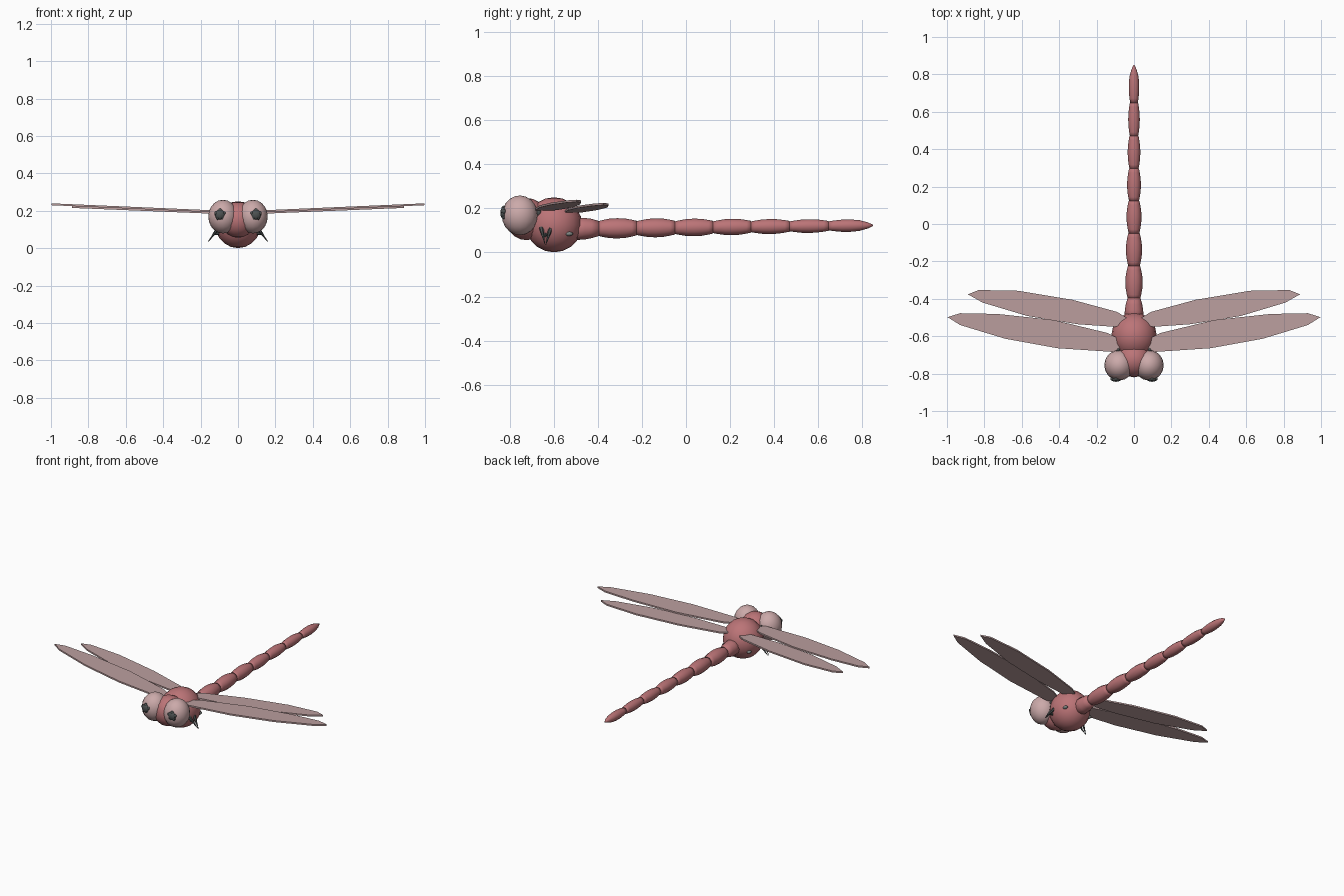
import bpy, bmesh, math
from mathutils import Vector

if "Cube" in bpy.data.objects:
    bpy.data.objects.remove(bpy.data.objects["Cube"])


def material(name, rgb):
    m = bpy.data.materials.new(name)
    m.diffuse_color = (*rgb, 1)
    m.use_nodes = True
    m.node_tree.nodes["Principled BSDF"].inputs["Base Color"].default_value = m.diffuse_color
    return m


RED = material("dusty_red", (0.50, 0.175, 0.185))
PINK = material("pale_pink", (0.60, 0.40, 0.40))
WING = material("wing_pink", (0.50, 0.345, 0.345))
DARK = material("dark_grey", (0.075, 0.085, 0.085))
GREY = material("mid_grey", (0.22, 0.24, 0.23))


def finish(name, bm, mat, smooth=True):
    bmesh.ops.recalc_face_normals(bm, faces=bm.faces)
    me = bpy.data.meshes.new(name)
    bm.to_mesh(me)
    bm.free()
    me.materials.append(mat)
    if smooth:
        me.shade_smooth()
    ob = bpy.data.objects.new(name, me)
    bpy.context.collection.objects.link(ob)
    return ob


def ball(name, centre, radii, mat, segs=16, rings=10):
    bm = bmesh.new()
    bmesh.ops.create_uvsphere(bm, u_segments=segs, v_segments=rings, radius=1)
    for v in bm.verts:
        v.co = Vector(centre) + Vector(a * b for a, b in zip(v.co, radii))
    return finish(name, bm, mat)


def lathe_y(name, rings, mat, sides=12):
    """Closed body of revolution along y from (y, z centre, radius) rings."""
    bm = bmesh.new()
    loops = [[bm.verts.new((r * math.cos(i * math.tau / sides), y,
                            z + r * math.sin(i * math.tau / sides)))
              for i in range(sides)] for y, z, r in rings]
    for a, b in zip(loops, loops[1:]):
        for i in range(sides):
            j = (i + 1) % sides
            bm.faces.new((a[i], a[j], b[j], b[i]))
    bm.faces.new(loops[0])
    bm.faces.new(loops[-1])
    return finish(name, bm, mat)


def spike(name, base, tip, radius, mat):
    base, tip = Vector(base), Vector(tip)
    axis = tip - base
    bm = bmesh.new()
    bmesh.ops.create_cone(bm, cap_ends=True, segments=6, radius1=radius,
                          radius2=0.001, depth=axis.length)
    rot = axis.to_track_quat('Z', 'Y')
    for v in bm.verts:
        v.co = (base + tip) / 2 + rot @ v.co
    return finish(name, bm, mat, False)


def wing(name, outline, side, z0, slope):
    """Thin blade that rises towards its tip."""
    bm = bmesh.new()
    vs = [bm.verts.new((side * x, y, z0 + slope * x - 0.005)) for x, y in outline]
    face = bm.faces.new(vs)
    ext = bmesh.ops.extrude_face_region(bm, geom=[face])
    for v in ext["geom"]:
        if isinstance(v, bmesh.types.BMVert):
            v.co.z += 0.01
    return finish(name, bm, WING, False)


# Thorax and head
ball("thorax", (0, -0.60, 0.126), (0.122, 0.128, 0.125), RED)
ball("head", (0, -0.725, 0.152), (0.095, 0.095, 0.096), RED)

# Tail: a short root, then tapering bulged segments
lathe_y("tail_root", [(-0.52, 0.108, 0.052), (-0.46, 0.108, 0.049),
                      (-0.43, 0.109, 0.044), (-0.395, 0.109, 0.034)], RED)
joints = [-0.40, -0.225, -0.05, 0.123, 0.296, 0.47, 0.648, 0.85]
bulge = [(0, 0.72), (0.12, 0.83), (0.3, 0.96), (0.5, 1), (0.7, 0.96), (0.88, 0.83), (1, 0.72)]
end_bulge = [(0, 0.72), (0.12, 0.86), (0.3, 0.99), (0.5, 1), (0.7, 0.86), (0.88, 0.5), (1, 0.1)]
for n, (a, b) in enumerate(zip(joints, joints[1:])):
    r = 0.046 - 0.0030 * n
    rings = []
    for t, k in (end_bulge if n == 6 else bulge):
        y = a + t * (b - a)
        rings.append((y, 0.1135 + 0.0115 * y, r * k))
    lathe_y(f"tail_segment_{n + 1}", rings, RED)

# Wing outlines, root to tip and back
FORE = [(0.03, -0.64), (0.11, -0.684), (0.41, -0.664), (0.69, -0.613), (0.93, -0.54),
        (0.997, -0.498), (0.93, -0.477), (0.73, -0.481), (0.43, -0.513), (0.14, -0.583)]
HIND = [(0.01, -0.52), (0.10, -0.55), (0.30, -0.536), (0.57, -0.492), (0.81, -0.42),
        (0.888, -0.376), (0.83, -0.353), (0.62, -0.357), (0.33, -0.405), (0.09, -0.47)]

for s, label in ((-1, "left"), (1, "right")):
    wing(f"{label}_fore_wing", FORE, s, 0.192, 0.043)
    wing(f"{label}_hind_wing", HIND, s, 0.184, 0.041)

    # Eye with a small cluster forming the pupil
    ball(f"{label}_eye", (s * 0.080, -0.755, 0.169), (0.079, 0.082, 0.090), PINK)
    ball(f"{label}_pupil", (s * 0.096, -0.830, 0.180), (0.028, 0.014, 0.027), DARK, 8, 6)
    for i in range(5):
        a = i * math.tau / 5 + 0.3
        ball(f"{label}_pupil_bead_{i + 1}",
             (s * (0.096 + 0.022 * math.cos(a)), -0.828, 0.180 + 0.022 * math.sin(a)),
             (0.011, 0.011, 0.011), DARK, 6, 4)

    # Folded leg spikes
    spike(f"{label}_leg_front", (s * 0.10, -0.657, 0.112), (s * 0.157, -0.642, 0.04), 0.011, DARK)
    spike(f"{label}_leg_back", (s * 0.105, -0.615, 0.112), (s * 0.157, -0.637, 0.035), 0.011, DARK)
    spike(f"{label}_leg_middle", (s * 0.095, -0.638, 0.085), (s * 0.135, -0.640, 0.07), 0.013, DARK)

    # Stubs just breaking the thorax surface
    ball(f"{label}_rear_stub", (s * 0.092, -0.532, 0.085), (0.012, 0.019, 0.010), GREY, 8, 6)
    ball(f"{label}_front_stub", (s * 0.084, -0.672, 0.185), (0.010, 0.015, 0.020), DARK, 8, 6)
